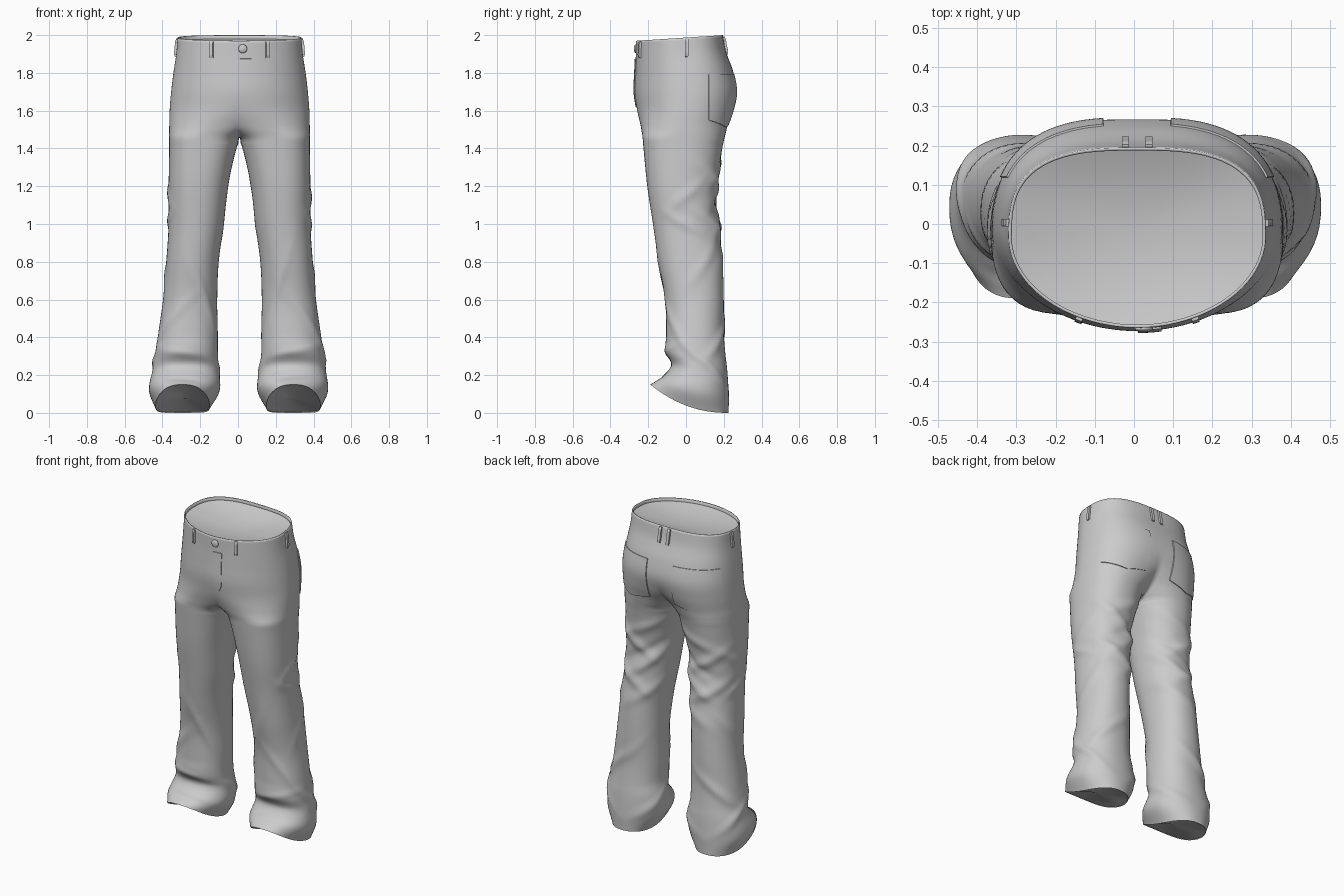
import bpy, bmesh, math
from mathutils import Vector

if "Cube" in bpy.data.objects:
    bpy.data.objects.remove(bpy.data.objects["Cube"])

# Half-body sections: z, inner x front, inner x back, outer x, front y, back y, front and back squareness
KEYS = [
    (0.00, .150, .150, .437, -.190, .225, 2.5, 2.3), (0.10, .100, .100, .474, -.140, .226, 2.4, 2.2),
    (0.22, .107, .107, .458, -.078, .219, 2.3, 2.2), (0.30, .115, .115, .445, -.108, .210, 2.2, 2.2),
    (0.42, .115, .115, .430, -.105, .200, 2.2, 2.2), (0.60, .118, .118, .405, -.110, .200, 2.2, 2.2),
    (0.80, .110, .110, .388, -.145, .193, 2.2, 2.2), (1.00, .083, .083, .375, -.175, .168, 2.2, 2.2),
    (1.20, .060, .060, .375, -.205, .162, 2.3, 2.2), (1.40, .016, .016, .373, -.225, .192, 2.5, 2.2),
    (1.46, -.012, -.012, .373, -.230, .205, 2.6, 2.2), (1.48, -.055, -.030, .373, -.233, .210, 2.4, 2.2),
    (1.52, -.150, -.070, .372, -.240, .220, 2.2, 2.2), (1.60, -.290, -.170, .370, -.258, .247, 2.0, 2.3),
    (1.70, -.360, -.300, .362, -.273, .267, 2.0, 2.5), (1.80, -.350, -.350, .350, -.270, .250, 2.0, 2.6),
    (1.90, -.335, -.335, .335, -.266, .212, 2.0, 2.8), (1.987, -.328, -.328, .328, -.265, .195, 1.95, 2.9)]
CROTCH, TOP, SHIFT = 1.46, 1.987, .008
N_OUT, N_IN = 48, 12

# Cloth folds: z, angle (0 outside, 90 back, -90 front), slope, height, z width, angle width
FOLDS = [
    (1.30, 100, .10, .011, .035, 50), (1.20, 80, -.12, .014, .035, 45),
    (1.13, 100, .10, -.010, .03, 45), (1.06, 110, .12, .014, .035, 45),
    (0.97, 75, -.10, .012, .035, 50), (0.88, 120, .10, .009, .04, 45),
    (1.15, 5, .15, .009, .03, 30), (1.00, 0, -.10, .009, .03, 28),
    (0.78, 20, .20, .008, .04, 35), (0.62, -120, .35, .010, .05, 35),
    (0.48, -50, -.20, .008, .04, 40), (0.30, -90, .05, .006, .025, 60),
    (0.40, 60, .15, .011, .035, 50), (0.25, 20, -.15, .010, .03, 45),
    (0.17, 150, .10, .010, .03, 40), (0.12, -90, .04, -.006, .03, 35)]


def sm(a, b, x):
    u = max(0, min(1, (x - a) / (b - a)))
    return u * u * (3 - 2 * u)


def section(z):
    """Smoothly interpolated section values at height z."""
    i = 0
    while i < len(KEYS) - 2 and z > KEYS[i + 1][0]:
        i += 1
    A, B = KEYS[i], KEYS[i + 1]
    P, Q = KEYS[max(i - 1, 0)], KEYS[min(i + 2, len(KEYS) - 1)]
    h = B[0] - A[0]
    u = (z - A[0]) / h
    out = []
    for k in range(1, 8):
        m0 = (B[k] - P[k]) / (B[0] - P[0]) * h
        m1 = (Q[k] - A[k]) / (Q[0] - A[0]) * h
        out.append((2*u**3 - 3*u*u + 1) * A[k] + (u**3 - 2*u*u + u) * m0
                   + (3*u*u - 2*u**3) * B[k] + (u**3 - u*u) * m1)
    for k in (0, 1):
        out[k] = min(out[k], -.012) if z >= CROTCH else max(out[k], .005)
    return out


def angle_at(z, x, back):
    """Section angle whose local x equals the given value."""
    xf, xb, xo, yf, yb, nf, nb = section(z)
    xi, n = (xb, nb) if back else (xf, nf)
    c = max(-1, min(1, (x - (xi + xo) / 2) / ((xo - xi) / 2)))
    t = math.acos(math.copysign(abs(c) ** (n / 2), c))
    return t if back else -t


def angle_at_y(z, y):
    """Section angle on the outer back quarter with the given y."""
    xf, xb, xo, yf, yb, nf, nb = section(z)
    return math.asin(max(0, min(1, (y - (yf + yb) / 2) / ((yb - yf) / 2))) ** (nb / 2))


def point(side, z, t, inset=0):
    """Point on the cloth for a side, height and section angle."""
    xf, xb, xo, yf, yb, nf, nb = section(z)
    c, s = math.cos(t), math.sin(t)
    xi, n = (xb, nb) if s >= 0 else (xf, nf)
    cx, a, cy, b = (xi + xo) / 2, (xo - xi) / 2, (yf + yb) / 2, (yb - yf) / 2
    ex = math.copysign(abs(c) ** (2 / n), c)
    ey = math.copysign(abs(s) ** (2 / n), s)
    d = -inset
    fade = 1 - sm(1.30, CROTCH, z)
    if fade > 0:
        for fz, ft, k, amp, wz, wt in FOLDS:
            if side < 0:
                fz, k = fz + .025 * math.sin(40 * fz), k * .8
            dt = (t - math.radians(ft) + math.pi) % (2 * math.pi) - math.pi
            d += fade * amp * math.exp(-((z - fz - k * dt) / wz) ** 2 - (dt / math.radians(wt)) ** 2)
    x, y = cx + (a + d) * ex, cy + (b + d) * ey
    lift = .15 * max(0, min(1, (.225 - y) / .415)) ** 2.2 * max(0, 1 - z / .4)
    return Vector((side * x + SHIFT * min(1, z / .3), y, z + lift + .065 * y * sm(1.7, 1.95, z)))


def frame(side, z, t):
    """Point, sideways tangent and outward normal."""
    tan = (point(side, z, t + .02) - point(side, z, t - .02)).normalized()
    up = (point(side, z + .004, t) - point(side, z - .004, t)).normalized()
    return point(side, z, t), tan, tan.cross(up).normalized() * side


def finish(bm, name, smooth=True, facing=None):
    bmesh.ops.recalc_face_normals(bm, faces=bm.faces)
    if facing and sum((f.normal * f.calc_area() for f in bm.faces), Vector()).dot(facing) < 0:
        bmesh.ops.reverse_faces(bm, faces=bm.faces)
    me = bpy.data.meshes.new(name)
    for f in bm.faces:
        f.smooth = smooth
    bm.to_mesh(me)
    bm.free()
    ob = bpy.data.objects.new(name, me)
    bpy.context.collection.objects.link(ob)
    return ob


def skin(bm, rows, closed):
    for r0, r1 in zip(rows, rows[1:]):
        for j in range(len(r0) if closed else len(r0) - 1):
            k = (j + 1) % len(r0)
            bm.faces.new((r0[j], r0[k], r1[k], r1[j]))


def lining(name, loop, depth):
    """Shallow dished cap closing an opening; depth > 0 goes up."""
    bm = bmesh.new()
    mid = sum(loop, Vector()) / len(loop)
    rows = [[bm.verts.new(mid.lerp(p, f) + Vector((0, 0, depth * (1 - f * f)))) for p in loop]
            for f in (1, .85, .65, .45, .25, .1)]
    skin(bm, rows, True)
    bm.faces.new(rows[-1])
    finish(bm, name, True, Vector((0, 0, -depth)))


# Trousers body: open half-rings for the seat, closed rings for each leg
bm = bmesh.new()
t_c = angle_at(CROTCH, 0, True)
t_f = angle_at(CROTCH, 0, False)
waist = []
for side, word in ((1, "right"), (-1, "left")):
    seat = []
    heights = [(TOP - .02, .008), (TOP - .002, .008), (TOP, .004)]
    heights += [(TOP + (CROTCH - TOP) * i / 40, 0) for i in range(41)]
    for z, inset in heights:
        tf, tb = angle_at(z, 0, False), angle_at(z, 0, True)
        row = [point(side, z, tf + (tb - tf) * j / N_OUT, inset) for j in range(N_OUT + 1)]
        row[0].x = row[-1].x = SHIFT
        seat.append([bm.verts.new(p) for p in row])
    skin(bm, seat, False)
    rim = [v.co.copy() for v in seat[0]]
    waist += rim if side > 0 else rim[-2:0:-1]
    last = seat[-1]
    legs = [last + [bm.verts.new(last[-1].co.lerp(last[0].co, j / N_IN)) for j in range(1, N_IN)]]
    ts = [t_f + (t_c - t_f) * j / N_OUT for j in range(N_OUT + 1)]
    ts += [t_c + (2 * math.pi + t_f - t_c) * j / N_IN for j in range(1, N_IN)]
    for i in range(1, 101):
        legs.append([bm.verts.new(point(side, CROTCH * (1 - i / 100), t)) for t in ts])
    skin(bm, legs, True)
    lining("hem_lining_" + word, [point(side, .006, t, .002) for t in ts], .02)
bmesh.ops.remove_doubles(bm, verts=bm.verts, dist=.0002)
finish(bm, "trousers")
lining("waist_lining", waist, -.04)


def patch(name, side, place, thick, n=16):
    """Raised cloth panel: place(u, v) gives height and angle."""
    bm = bmesh.new()
    steps = [0, .004] + [i / n for i in range(1, n)] + [.996, 1]
    rows = []
    for v in steps:
        fr = [(u, frame(side, *place(u, v))) for u in steps]
        rows.append([bm.verts.new(p + m * (-.002 if u in (0, 1) or v in (0, 1) else thick))
                     for u, (p, _, m) in fr])
    skin(bm, rows, False)
    ob = finish(bm, name, True, frame(side, *place(.5, .5))[2])
    bpy.context.view_layer.objects.active = ob
    ob.select_set(True)
    bpy.ops.object.shade_smooth_by_angle(angle=math.radians(35))
    ob.select_set(False)


def pocket(u, v):  # pointed lower edge
    low = 1.51 + .04 * abs(u - .45) / .55
    z = low + (1.79 - low) * v
    t0 = angle_at(z, .085, True)
    return z, t0 + (angle_at_y(z, .118) - t0) * u


def fly(u, v):  # rounded lower corner
    low = 1.62 + .05 * u ** 4
    z = low + (1.89 - low) * v
    return z, angle_at(z, .002 + .06 * u, False)


def belt_loop(name, side, z0, z1, angle):
    """Narrow raised strip following the waist."""
    bm = bmesh.new()
    rows = []
    for i in range(7):
        z = z0 + (z1 - z0) * i / 6
        p, tan, m = frame(side, z, angle(z))
        out = .007 if i in (0, 6) else .012
        rows.append([bm.verts.new(p + tan * w + m * o) for w, o in
                     ((-.009, -.002), (.009, -.002), (.009, out), (-.009, out))])
    skin(bm, rows, True)
    bm.faces.new(rows[0])
    bm.faces.new(rows[-1])
    finish(bm, name, False)


# Pockets, fly and belt loops
patch("fly", 1, fly, .005)
for side, word in ((1, "right"), (-1, "left")):
    patch("back_pocket_" + word, side, pocket, .005)
    belt_loop("front_loop_" + word, side, 1.892, 1.982, lambda z: angle_at(z, .147, False))
    belt_loop("side_loop_" + word, side, 1.885, 1.980, lambda z: angle_at_y(z, .003))
    belt_loop("back_loop_" + word, side, 1.885, 1.980, lambda z: angle_at(z, .03, True))

# Waist button
p, tan, m = frame(1, 1.945, angle_at(1.945, .017, False))
bpy.ops.mesh.primitive_uv_sphere_add(segments=20, ring_count=10, radius=.023, location=p + m * .002)
button = bpy.context.object
button.name = "button"
button.scale = (1, 1, .4)
button.rotation_euler = m.to_track_quat('Z', 'Y').to_euler()
bpy.ops.object.shade_smooth()
